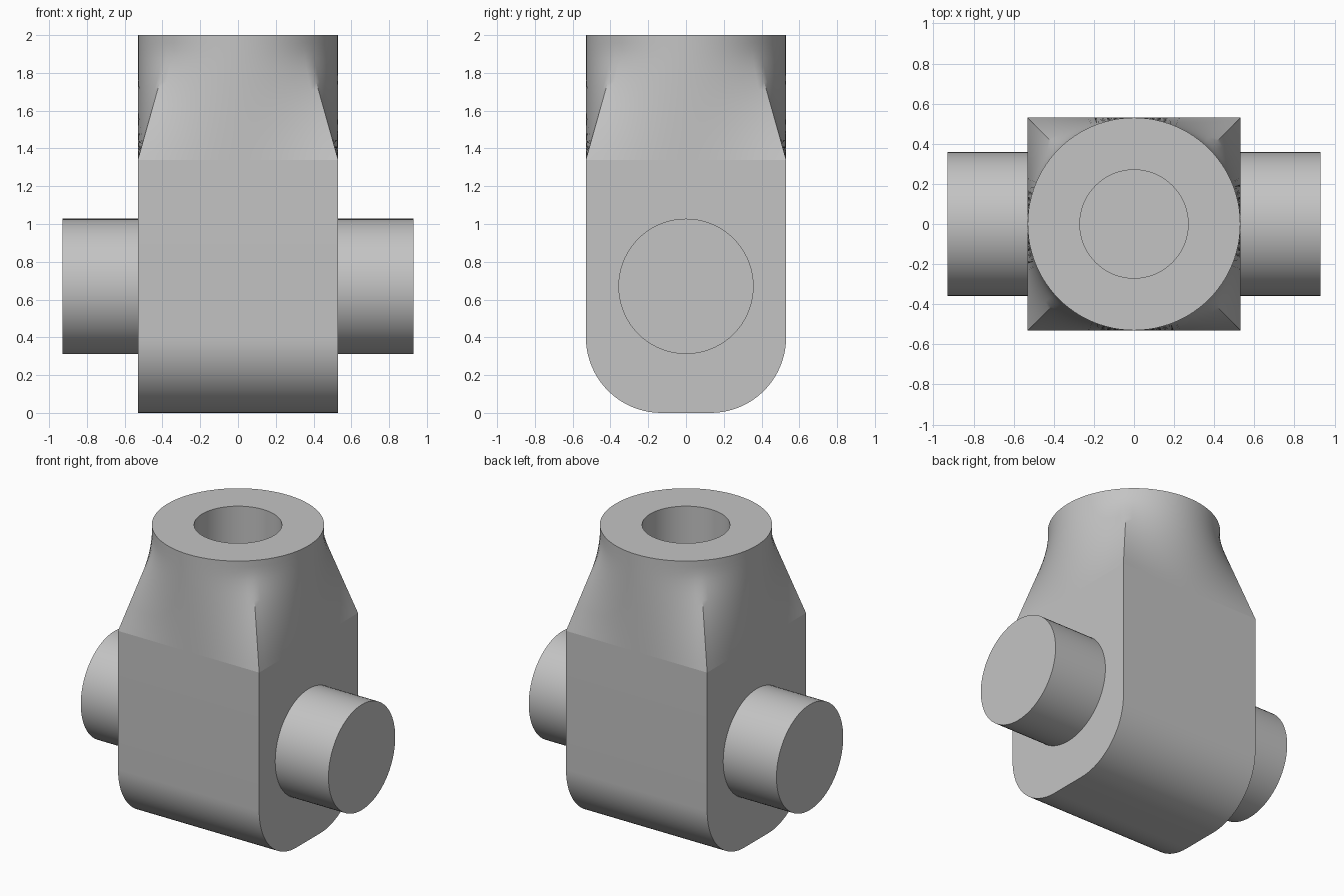
import bpy, bmesh, math
from math import sin, cos, pi
from mathutils import Matrix

if "Cube" in bpy.data.objects:
    bpy.data.objects.remove(bpy.data.objects["Cube"], do_unlink=True)

HALF = 0.53          # half width of the block and radius of the neck
SHOULDER = 1.34      # height where the square starts turning round
SIDES = 96

steel = bpy.data.materials.new("plain_grey")
steel.use_nodes = True
GREY = (0.55, 0.55, 0.55, 1)
steel.diffuse_color = GREY
steel.node_tree.nodes["Principled BSDF"].inputs["Base Color"].default_value = GREY


def finish(bm, name):
    bmesh.ops.recalc_face_normals(bm, faces=bm.faces)
    mesh = bpy.data.meshes.new(name)
    bm.to_mesh(mesh)
    bm.free()
    mesh.materials.append(steel)
    obj = bpy.data.objects.new(name, mesh)
    bpy.context.collection.objects.link(obj)
    bpy.ops.object.select_all(action='DESELECT')
    obj.select_set(True)
    bpy.context.view_layer.objects.active = obj
    bpy.ops.object.shade_smooth_by_angle(angle=math.radians(32))


def ring(bm, radius, z, roundness=1.0):
    """Ring blended from a square (0) to a circle (1)."""
    verts = []
    for i in range(SIDES):
        a = 2 * pi * i / SIDES
        square = radius / max(abs(cos(a)), abs(sin(a)))
        r = square + (radius - square) * roundness
        verts.append(bm.verts.new((r * cos(a), r * sin(a), z)))
    return verts


def bridge(bm, low, high):
    for i in range(len(low)):
        j = (i + 1) % len(low)
        bm.faces.new((low[i], low[j], high[j], high[i]))


# Neck: square shoulder flowing into a round collar, with a blind bore
bm = bmesh.new()
rings = []
STEPS = 16
for i in range(STEPS + 1):
    s = i / STEPS
    z = SHOULDER + (2 - SHOULDER) * s
    t = min(1.0, 1.2 * s) if s < 0.7 else 1 - 0.16 * max(0, (0.9 - s) / 0.2) ** 1.5
    rings.append(ring(bm, HALF, z, t))
rings.append(ring(bm, 0.27, 2))
rings.append(ring(bm, 0.27, SHOULDER))
for low, high in zip(rings, rings[1:]):
    bridge(bm, low, high)
bm.faces.new(rings[-1])

# Block: round-bottomed side profile, open where the neck starts
CORNER = 0.4
profile = [(HALF, SHOULDER)]
for side in (1, -1):
    arc = [(side * (HALF - CORNER + CORNER * cos(a)), CORNER - CORNER * sin(a))
           for a in (pi / 2 * k / 20 for k in range(21))]
    profile += arc if side == 1 else arc[::-1]
profile.append((-HALF, SHOULDER))
left = [bm.verts.new((HALF, y, z)) for y, z in profile]
right = [bm.verts.new((-HALF, y, z)) for y, z in profile]
for i in range(len(profile) - 1):
    bm.faces.new((left[i], left[i + 1], right[i + 1], right[i]))
bm.faces.new(left)
bm.faces.new(right[::-1])
bmesh.ops.remove_doubles(bm, verts=bm.verts, dist=0.0005)
finish(bm, "block_with_neck")

# Trunnion pins on both sides
INNER, OUTER = 0.52, 0.93
for name, side in (("left_pin", 1), ("right_pin", -1)):
    bm = bmesh.new()
    place = Matrix.Translation((side * (INNER + OUTER) / 2, 0, 0.67)) @ Matrix.Rotation(pi / 2, 4, 'Y')
    bmesh.ops.create_cone(bm, cap_ends=True, segments=72, radius1=0.358, radius2=0.358,
                          depth=OUTER - INNER, matrix=place)
    finish(bm, name)
